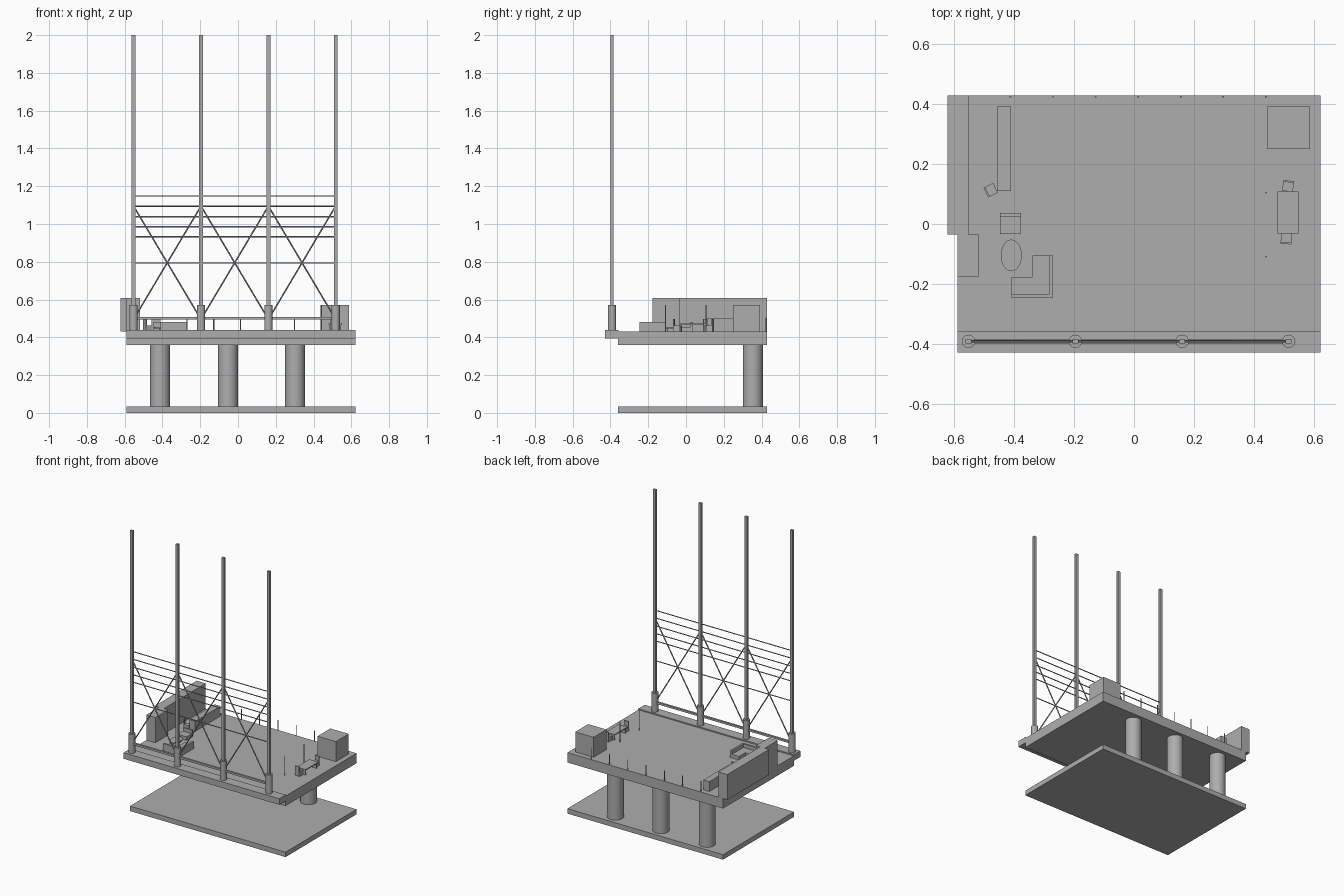
import bpy, bmesh, math
from mathutils import Vector, Matrix

if "Cube" in bpy.data.objects:
    bpy.data.objects.remove(bpy.data.objects["Cube"])

GREY = bpy.data.materials.new("mid_grey")
GREY.diffuse_color = (.42, .42, .42, 1)
GREY.use_nodes = True
GREY.node_tree.nodes["Principled BSDF"].inputs["Base Color"].default_value = GREY.diffuse_color


def finish(name, bm):
    me = bpy.data.meshes.new(name)
    bmesh.ops.recalc_face_normals(bm, faces=bm.faces)
    bm.to_mesh(me)
    bm.free()
    me.materials.append(GREY)
    ob = bpy.data.objects.new(name, me)
    bpy.context.collection.objects.link(ob)
    return ob


def add_box(bm, x0, x1, y0, y1, z0, z1, mat=Matrix()):
    m = Matrix.Translation(((x0 + x1) / 2, (y0 + y1) / 2, (z0 + z1) / 2))
    m = m @ Matrix.Diagonal((x1 - x0, y1 - y0, z1 - z0, 1))
    bmesh.ops.create_cube(bm, size=1, matrix=mat @ m)


def boxes(name, *dims):
    bm = bmesh.new()
    for d in dims:
        add_box(bm, *d)
    return finish(name, bm)


def prism(name, pts, z0, z1):
    bm = bmesh.new()
    f = bm.faces.new([bm.verts.new((x, y, z0)) for x, y in pts])
    r = bmesh.ops.extrude_face_region(bm, geom=[f])
    vs = [v for v in r["geom"] if isinstance(v, bmesh.types.BMVert)]
    bmesh.ops.translate(bm, verts=vs, vec=(0, 0, z1 - z0))
    # the start face stays as the bottom cap
    if not any(all(abs(v.co.z - z0) < 1e-6 for v in q.verts) for q in bm.faces):
        bm.faces.new([v for v in bm.verts if abs(v.co.z - z0) < 1e-6])
    return finish(name, bm)


def rod(name, a, b, r, sides=32, scale=(1, 1)):
    a, b = Vector(a), Vector(b)
    d = b - a
    m = Matrix.Translation((a + b) / 2) @ d.to_track_quat('Z', 'Y').to_matrix().to_4x4()
    m = m @ Matrix.Diagonal((scale[0], scale[1], 1, 1))
    bm = bmesh.new()
    bmesh.ops.create_cone(bm, cap_ends=True, segments=sides, radius1=r, radius2=r,
                          depth=d.length, matrix=m)
    ob = finish(name, bm)
    bpy.ops.object.select_all(action='DESELECT')
    ob.select_set(True)
    bpy.context.view_layer.objects.active = ob
    bpy.ops.object.shade_smooth_by_angle(angle=math.radians(40))
    return ob


def chair(name, x, y, angle):
    # Solid seat with an upright back on its +y side
    m = Matrix.Translation((x, y, 0)) @ Matrix.Rotation(math.radians(angle), 4, 'Z')
    bm = bmesh.new()
    add_box(bm, -.018, .018, -.018, .018, DECK, .462, m)
    add_box(bm, -.018, .018, .012, .018, .462, .497, m)
    return finish(name, bm)


DECK = .43
POLES = [-.553, -.196, .161, .517]
PY = -.392

# Floor slabs and columns
boxes("ground_slab", (-.59, .623, -.36, .43, 0, .035))
boxes("deck_slab", (-.59, .623, -.36, .43, .36, DECK))
boxes("front_ledge", (-.59, .623, -.43, -.358, .395, .438))
for i, x in enumerate((-.413, -.053, .302)):
    rod(f"column_{i}", (x, .354, .035), (x, .354, .36), .053)

# Tall poles in round sockets
for i, x in enumerate(POLES):
    rod(f"pole_socket_{i}", (x, PY, .438), (x, PY, .571), .022)
    boxes(f"pole_{i}", (x - .01, x + .01, PY - .008, PY + .008, .571, 2))

# Cross braces in each bay
for i, (a, b) in enumerate(zip(POLES, POLES[1:])):
    rod(f"brace_up_{i}", (a, PY, .495), (b, PY, 1.095), .004, 8)
    rod(f"brace_down_{i}", (a, PY, 1.095), (b, PY, .495), .004, 8)

# Horizontal cables and lower rail
for i, z in enumerate((.793, .933, .985, 1.038, 1.094, 1.148)):
    rod(f"cable_{i}", (POLES[0], PY, z), (POLES[-1], PY, z), .0033, 8)
boxes("lower_rail", (POLES[0], POLES[-1], PY - .007, PY + .007, .494, .508))

# Slim posts along the back edge and by the dining table
for i in range(7):
    x = -.413 + i * .1423
    rod(f"back_post_{i}", (x, .425, DECK), (x, .425, .503), .003, 8)
for i, y in enumerate((-.109, .105)):
    rod(f"side_post_{i}", (.441, y, DECK), (.441, y, .571), .003, 8)

# Stepped side wall, corner box, long counter
prism("side_wall", [(-.623, .43), (-.623, -.035), (-.59, -.035), (-.59, -.177),
                    (-.52, -.177), (-.52, -.035), (-.553, -.035), (-.553, .43)], DECK, .608)
boxes("corner_box", (.445, .588, .25, .393, DECK, .571))
boxes("long_counter", (-.457, -.411, .11, .393, DECK, .5))


# Lounge: corner sofa, armchair, oval table
def corner(t):
    return [(-.41, -.247), (-.27, -.247), (-.27, -.106), (-.27 - t, -.106),
            (-.27 - t, -.247 + t), (-.41, -.247 + t)]


prism("sofa_seat", corner(.07), DECK, .455)
prism("sofa_back", corner(.013), .455, .48)
boxes("armchair", (-.447, -.377, -.033, .037, DECK, .455),
      (-.447, -.377, .024, .037, .455, .48))
rod("oval_table_top", (-.41, -.105, .447), (-.41, -.105, .454), .035, 40, (1, 1.51))
rod("oval_table_leg", (-.41, -.105, DECK), (-.41, -.105, .447), .008, 12)

# Dining table with end chairs, and the counter chair
boxes("dining_table", (.48, .55, -.032, .108, .465, .472),
      (.485, .545, -.027, -.02, DECK, .465), (.485, .545, .096, .103, DECK, .465))
chair("dining_chair_back", .515, .127, -10)
chair("dining_chair_front", .509, -.049, 175)
chair("counter_chair", -.479, .113, 115)
